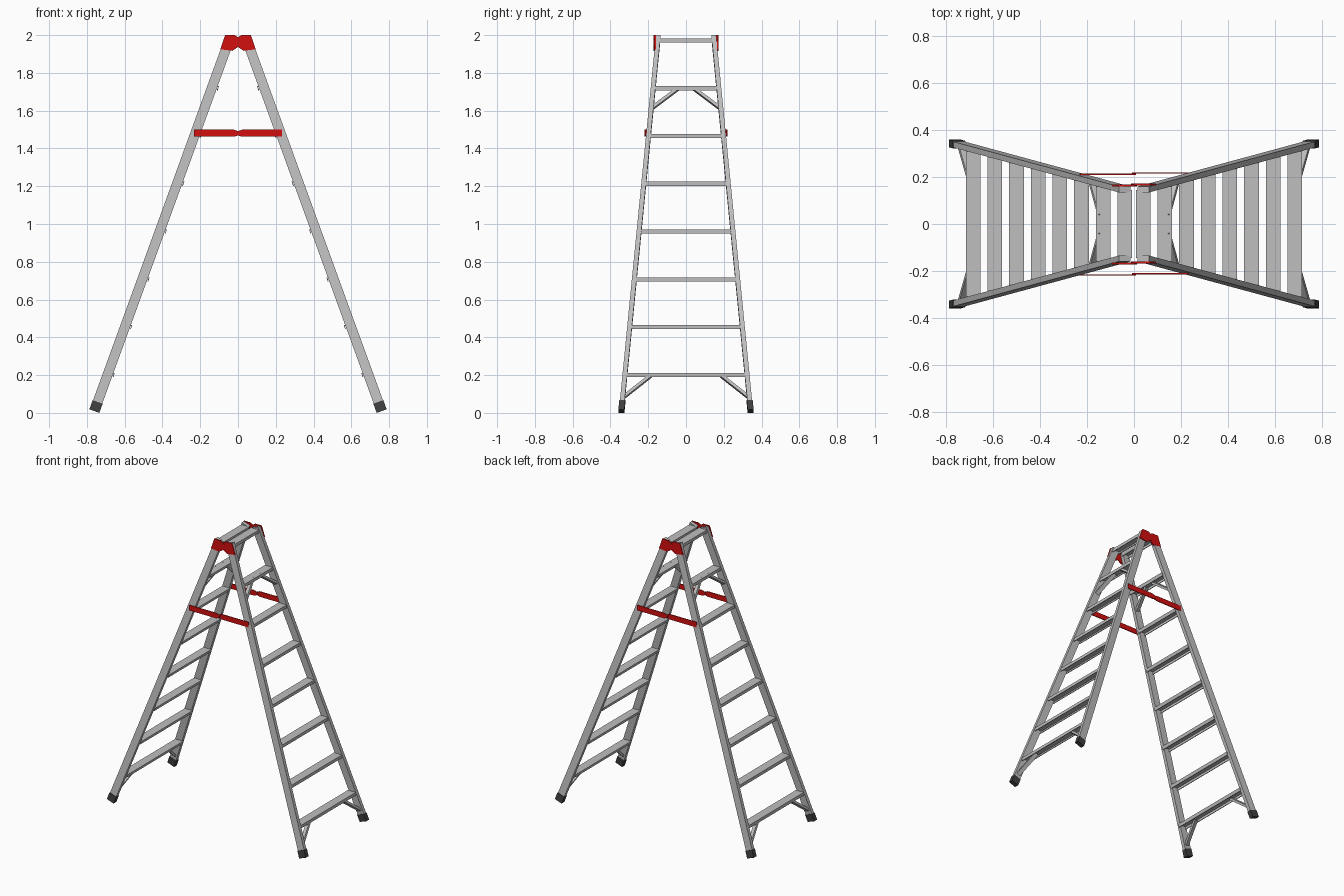
import bpy
from mathutils import Vector

cube = bpy.data.objects.get("Cube")
if cube:
    bpy.data.objects.remove(cube, do_unlink=True)


def material(name, rgb):
    m = bpy.data.materials.new(name)
    m.use_nodes = True
    m.diffuse_color = (*rgb, 1)
    m.node_tree.nodes["Principled BSDF"].inputs["Base Color"].default_value = (*rgb, 1)
    return m


ALUMINIUM = material("aluminium grey", (0.52, 0.52, 0.52))
RED = material("hinge red", (0.65, 0.005, 0.005))
RUBBER = material("rubber dark grey", (0.05, 0.05, 0.05))

HEIGHT = 2.0
STEP_COUNT = 8
STEP_GAP = 0.253
FIRST_STEP = 0.212


def rail_x(z):
    return 0.764 - 0.3635 * z


def rail_y(z):
    return 0.343 - 0.0985 * z


def rail_point(z, sx, sy):
    return Vector((sx * rail_x(z), sy * rail_y(z), z))


def loft(name, start, end, mat):
    """Solid between two matching outlines."""
    n = len(start)
    faces = [list(range(n))[::-1], list(range(n, 2 * n))]
    faces += [[i, (i + 1) % n, n + (i + 1) % n, n + i] for i in range(n)]
    mesh = bpy.data.meshes.new(name)
    mesh.from_pydata([tuple(p) for p in start + end], [], faces)
    mesh.materials.append(mat)
    obj = bpy.data.objects.new(name, mesh)
    bpy.context.collection.objects.link(obj)
    # Consistent outward normals
    import bmesh
    bm = bmesh.new()
    bm.from_mesh(mesh)
    bmesh.ops.recalc_face_normals(bm, faces=bm.faces)
    bm.to_mesh(mesh)
    bm.free()
    return obj


def bar(name, a, b, u, v, mat):
    """Straight bar with half-width vectors u and v."""
    corners = [-u - v, u - v, u + v, v - u]
    return loft(name, [a + c for c in corners], [b + c for c in corners], mat)


def plate(name, outline, y, thickness, mat):
    """Thin upright plate from an x-z outline."""
    h = thickness / 2
    return loft(name, [(x, y - h, z) for x, z in outline],
                [(x, y + h, z) for x, z in outline], mat)


for sx, side in ((1, "left"), (-1, "right")):
    out = Vector((sx * 0.94, 0, 0.342))   # across the ladder plane
    wide = Vector((0, 1, 0))

    for sy, end in ((-1, "front"), (1, "back")):
        tag = f"{side}_{end}"
        # Rail and its rubber foot
        bar(f"rail_{tag}", rail_point(0.03, sx, sy), rail_point(1.991, sx, sy),
            out * 0.026, wide * 0.0125, ALUMINIUM)
        bar(f"foot_{tag}", rail_point(0.0095, sx, sy), rail_point(0.058, sx, sy),
            out * 0.028, wide * 0.016, RUBBER)

        # Diagonal braces under the lowest and the second highest step
        for name, z_low, z_high, y_high in (("lower", 0.08, 0.198, 0.185),
                                            ("upper", 1.61, 1.722, 0.035)):
            a = rail_point(z_low, sx, sy)
            b = Vector((sx * rail_x(z_high), sy * y_high, z_high))
            across = (b - a).cross(out).normalized()
            bar(f"{name}_brace_{tag}", a, b, out * 0.014, across * 0.008, ALUMINIUM)

        # Half of the spreader bar, pinched at the middle joint
        y = sy * 0.2135 + (-0.003 if sx > 0 else 0.003) * -1
        outline = [(sx * x, z) for x, z in ((-0.008, 1.472), (0.02, 1.462), (0.232, 1.462),
                                            (0.232, 1.499), (0.02, 1.499), (-0.008, 1.489))]
        plate(f"spreader_{tag}", outline, y, 0.006, RED)

        # Half of the top hinge
        y = sy * 0.166 + sx * 0.002
        outline = [(sx * x, z) for x, z in ((-0.012, 1.945), (0.03, 1.917), (0.094, 1.925),
                                            (0.068, 2.0), (0.018, 2.0), (-0.012, 1.98))]
        plate(f"hinge_{tag}", outline, y, 0.008, RED)

    # Channel-shaped steps with lips turned down
    for i in range(STEP_COUNT):
        z = FIRST_STEP + i * STEP_GAP
        cx, y = rail_x(z), rail_y(z) - 0.004
        w, t, drop = 0.031, 0.005, 0.022
        profile = [(-w, 0), (w, 0), (w, -drop), (w - t, -drop), (w - t, -t),
                   (t - w, -t), (t - w + 0.007, -drop), (0.007 - w, -drop)]
        ends = [[(sx * (cx - 0.004 + px), s * y, z + pz) for px, pz in profile]
                for s in (-1, 1)]
        loft(f"step_{side}_{i + 1}", *ends, ALUMINIUM)
